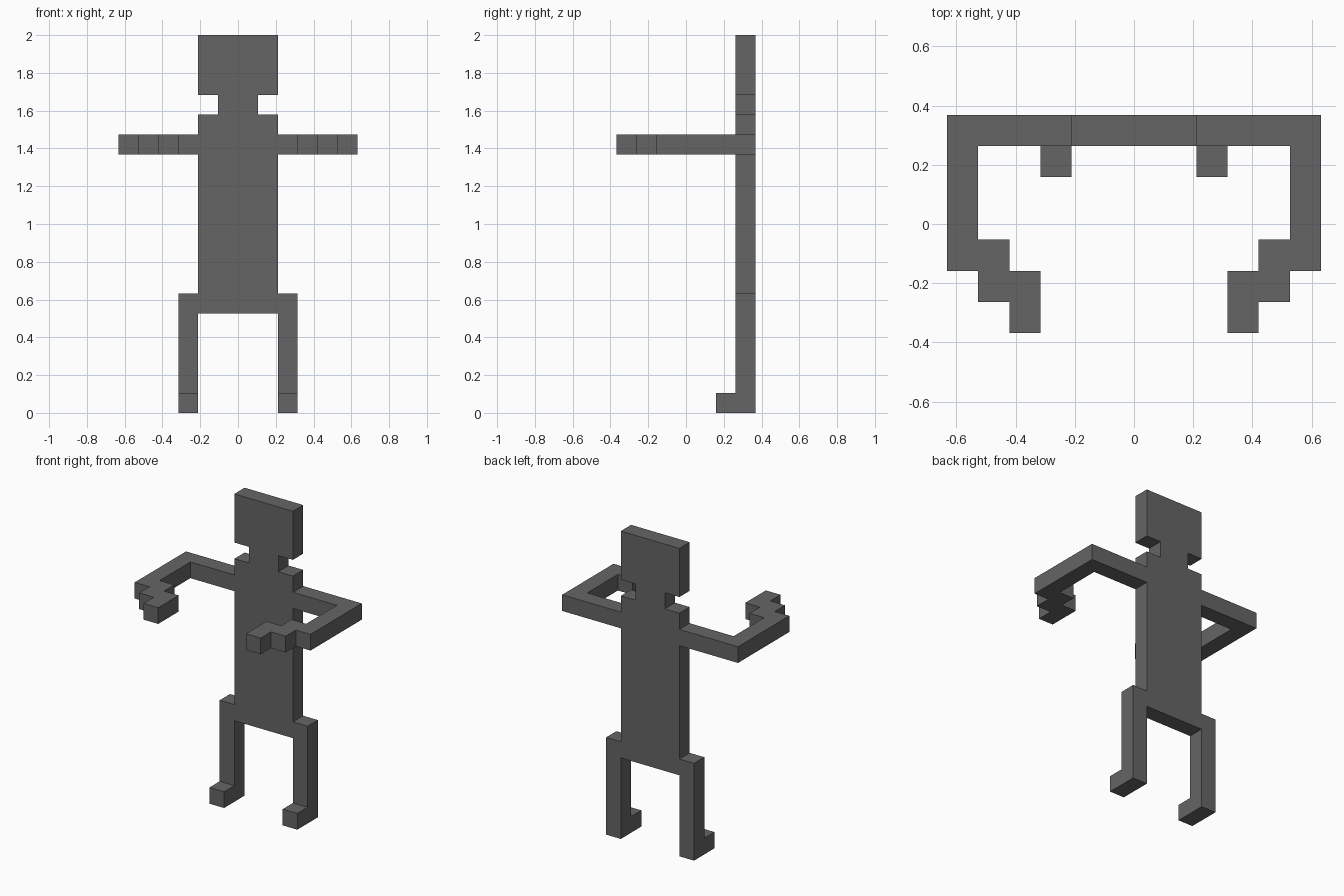
import bpy, bmesh
from mathutils import Vector

if "Cube" in bpy.data.objects:
    bpy.data.objects.remove(bpy.data.objects["Cube"], do_unlink=True)

U = 2 / 19               # one block of the figure
BACK, FRONT = 3.5, 2.5   # body slab, in blocks along y

grey = bpy.data.materials.new("dark_grey")
grey.use_nodes = True
COLOUR = (0.13, 0.13, 0.13, 1)
grey.diffuse_color = COLOUR
bsdf = next(n for n in grey.node_tree.nodes if n.type == 'BSDF_PRINCIPLED')
bsdf.inputs["Base Color"].default_value = COLOUR


def prism(name, outline, axis, lo, hi, side=1):
    """Extrude a 2D outline (in blocks) along an axis; side=-1 mirrors in x."""
    bm = bmesh.new()
    verts = []
    for p in outline:
        co = list(p)
        co.insert(axis, lo)
        verts.append(bm.verts.new(Vector((co[0] * side, co[1], co[2])) * U))
    face = bm.faces.new(verts)
    move = Vector((0, 0, 0))
    move[axis] = (hi - lo) * U * (side if axis == 0 else 1)
    ext = bmesh.ops.extrude_face_region(bm, geom=[face], use_keep_orig=True)
    bmesh.ops.translate(bm, vec=move, verts=[v for v in ext["geom"] if isinstance(v, bmesh.types.BMVert)])
    bmesh.ops.recalc_face_normals(bm, faces=bm.faces)
    mesh = bpy.data.meshes.new(name)
    bm.to_mesh(mesh)
    bm.free()
    mesh.materials.append(grey)
    obj = bpy.data.objects.new(name, mesh)
    bpy.context.collection.objects.link(obj)
    return obj


def slab(name, half_width, z0, z1):
    w = half_width
    prism(name, [(-w, z0), (w, z0), (w, z1), (-w, z1)], 1, FRONT, BACK)


# Torso, neck and head
slab("torso", 2, 5, 15)
slab("neck", 1, 15, 16)
slab("head", 2, 16, 19)

# Arm seen from above: upper arm, forearm, stepped hand
ARM = [(2, 3.5), (2, 2.5), (5, 2.5), (5, -0.5), (4, -0.5), (4, -1.5), (3, -1.5),
       (3, -3.5), (4, -3.5), (4, -2.5), (5, -2.5), (5, -1.5), (6, -1.5), (6, 3.5)]

# Leg seen from the side, with the foot pointing forward
LEG = [(3.5, 0), (3.5, 6), (2.5, 6), (2.5, 1), (1.5, 1), (1.5, 0)]

for label, side in (("left", 1), ("right", -1)):
    prism(label + "_arm", ARM, 2, 13, 14, side)
    prism(label + "_leg", LEG, 0, 2, 3, side)
